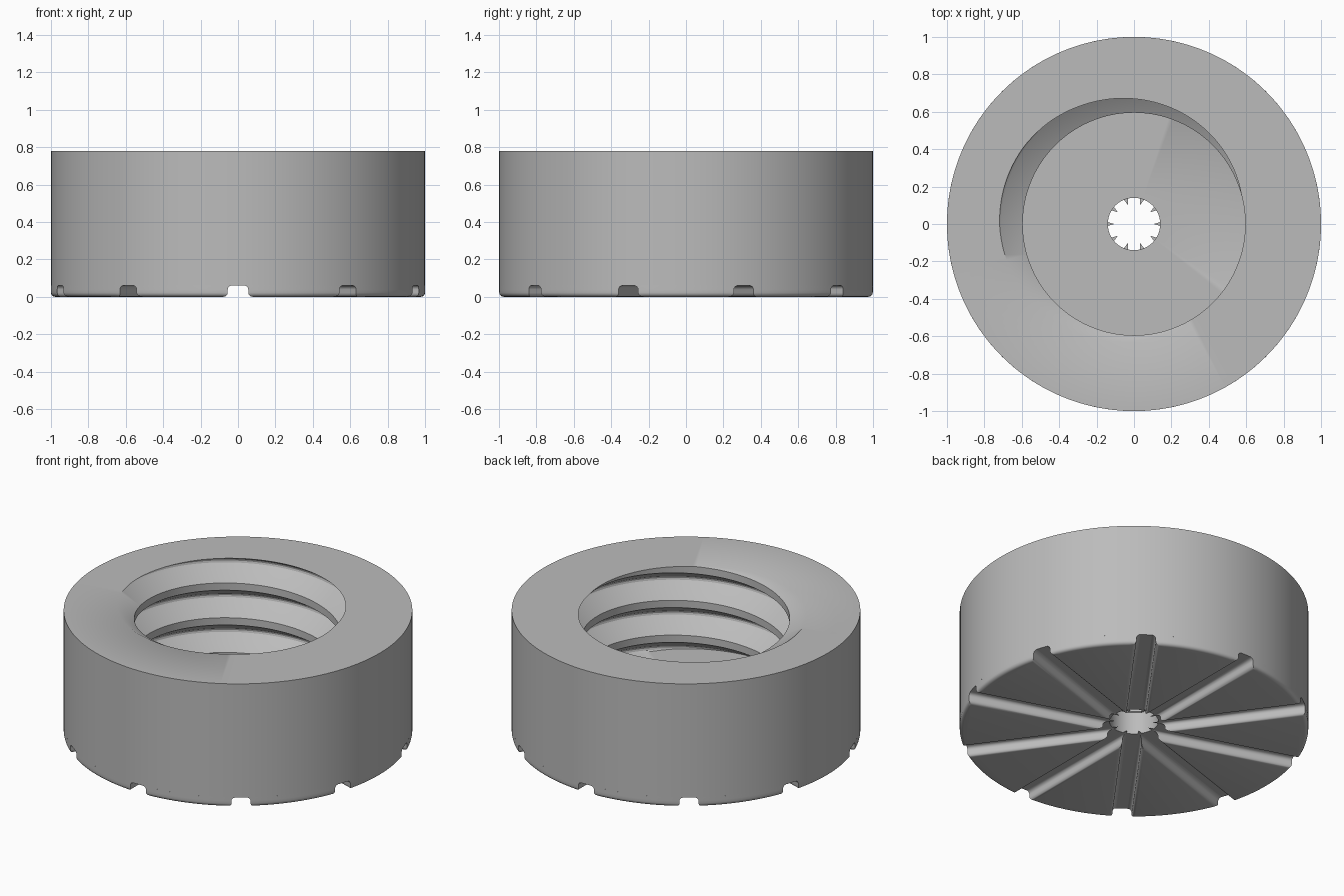
import bpy, bmesh
from math import sin, cos, asin, pi, tau, radians

RADIUS, TOP, DECK, FLOOR, HOLE = 1.0, 0.78, 0.06, 0.20, 0.14
PITCH, SEGMENTS, GROOVES = 0.22, 160, 10

# One turn of the thread: (angle in degrees, radius)
THREAD = [(15, 0.595), (130, 0.709), (145, 0.719), (163, 0.722),
          (180, 0.719), (195, 0.709), (300, 0.595)]

cube = bpy.data.objects.get("Cube")
if cube:
    bpy.data.objects.remove(cube, do_unlink=True)

grey = bpy.data.materials.new("plain_grey")
grey.use_nodes = True
colour = (0.5, 0.5, 0.5, 1)
grey.diffuse_color = colour
grey.node_tree.nodes["Principled BSDF"].inputs["Base Color"].default_value = colour


def make_object(name, bm):
    bmesh.ops.remove_doubles(bm, verts=bm.verts, dist=0.0002)
    bmesh.ops.recalc_face_normals(bm, faces=bm.faces)
    mesh = bpy.data.meshes.new(name)
    bm.to_mesh(mesh)
    bm.free()
    mesh.materials.append(grey)
    obj = bpy.data.objects.new(name, mesh)
    bpy.context.collection.objects.link(obj)
    bpy.ops.object.select_all(action="DESELECT")
    obj.select_set(True)
    bpy.context.view_layer.objects.active = obj
    bpy.ops.object.shade_smooth_by_angle(angle=radians(30))
    return obj


def thread_radius(angle):
    """Radius of the thread profile, repeating each full turn."""
    angle = (angle - THREAD[0][0]) % 360 + THREAD[0][0]
    points = THREAD + [(THREAD[0][0] + 360, THREAD[0][1])]
    for (a, ra), (b, rb) in zip(points, points[1:]):
        if angle <= b:
            return ra + (rb - ra) * (angle - a) / (b - a)
    return THREAD[0][1]


def section(theta):
    """Closed (radius, height) section of the ring at one angle."""
    degrees = theta * 360 / tau
    rows = []
    for turn in range(-1, 5):
        for a, _ in THREAD:
            z = TOP - PITCH * (a + 360 * turn - degrees) / 360
            z = min(TOP, max(FLOOR, z))
            rows.append((thread_radius(degrees + (TOP - z) / PITCH * 360), z))
    return [(RADIUS, DECK), (RADIUS, TOP)] + rows + [(HOLE, FLOOR), (HOLE, DECK)]


# Threaded ring with its floor and centre hole
bm = bmesh.new()
columns = []
for i in range(SEGMENTS + 1):
    t = tau * i / SEGMENTS
    columns.append([bm.verts.new((r * cos(t), r * sin(t), z)) for r, z in section(t)])
for left, right in zip(columns, columns[1:]):
    for k in range(len(left)):
        n = (k + 1) % len(left)
        bm.faces.new((left[k], right[k], right[n], left[n]))
make_object("threaded_ring", bm)


# Wedge-shaped feet, separated by radial grooves with rounded edges
def wedge_outline(gap, radius, steps=16):
    half = pi / GROOVES
    tip = gap / sin(half)
    spread = half - asin(gap / radius)
    points = [(tip, 0)]
    for i in range(steps + 1):
        a = -spread + 2 * spread * i / steps
        points.append((radius * cos(a), radius * sin(a)))
    return points


ROUND = 0.022
profile = []
for i in range(5):                      # concave fillet under the deck
    a = pi / 2 * i / 4
    profile.append((0.055 - ROUND * (1 - sin(a)), RADIUS, DECK - ROUND * (1 - cos(a))))
for i in range(5):                      # convex round at the ground
    a = pi / 2 * i / 4
    inset = ROUND * (1 - cos(a))
    profile.append((0.055 + inset, RADIUS - inset, ROUND * (1 - sin(a))))

bm = bmesh.new()
for g in range(GROOVES):
    turn = tau * g / GROOVES + pi / 2 + pi / GROOVES
    rings = [[bm.verts.new((x * cos(turn) - y * sin(turn),
                            x * sin(turn) + y * cos(turn), z))
              for x, y in wedge_outline(gap, radius)] for gap, radius, z in profile]
    for upper, lower in zip(rings, rings[1:]):
        for k in range(len(upper)):
            n = (k + 1) % len(upper)
            bm.faces.new((upper[k], upper[n], lower[n], lower[k]))
    bm.faces.new(rings[0])
    bm.faces.new(rings[-1])
make_object("grooved_feet", bm)
